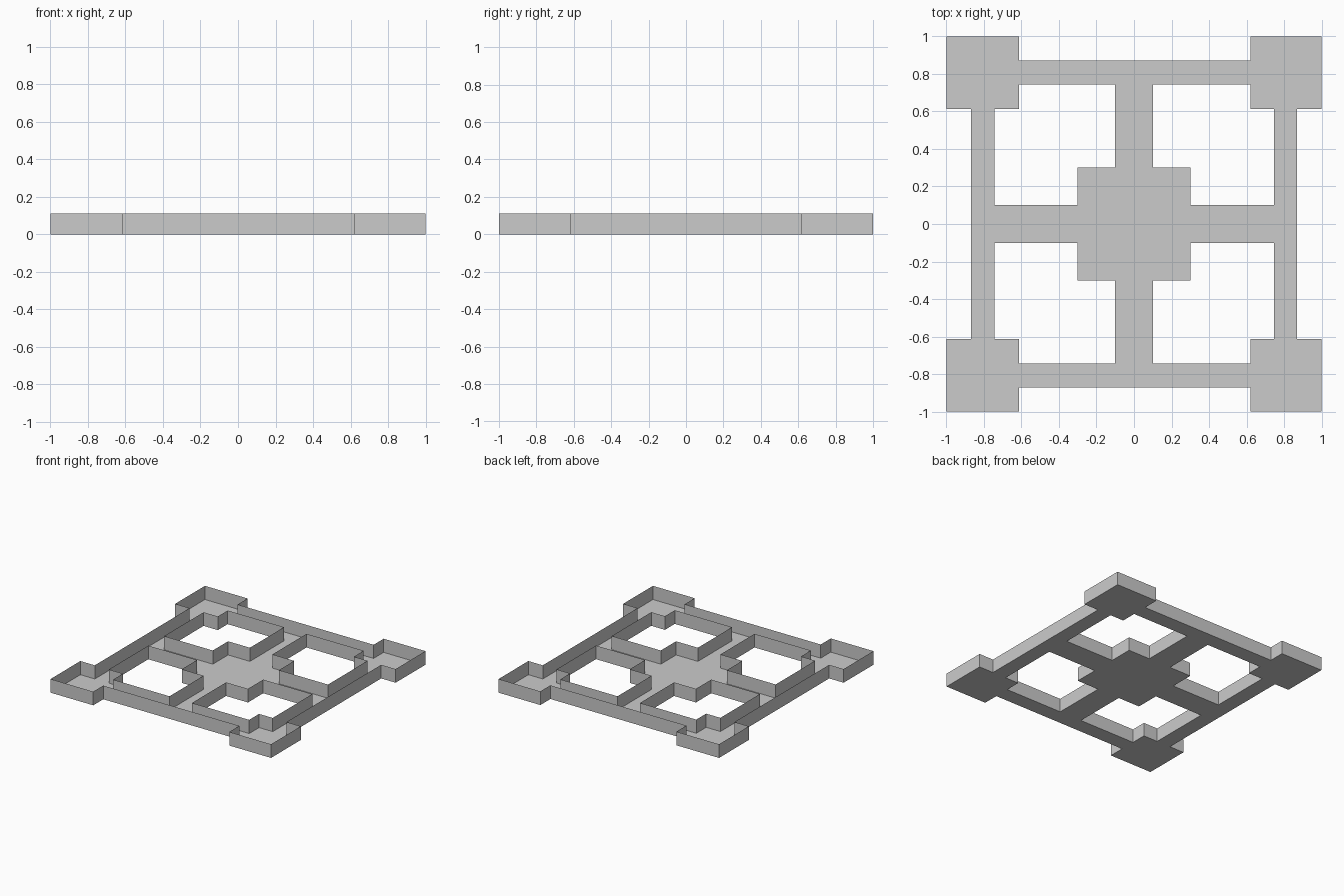
import bpy, bmesh

if "Cube" in bpy.data.objects:
    bpy.data.objects.remove(bpy.data.objects["Cube"])

H = 0.112  # wall height

mat = bpy.data.materials.new("light grey")
mat.diffuse_color = (0.6, 0.6, 0.6, 1)
mat.use_nodes = True
mat.node_tree.nodes["Principled BSDF"].inputs["Base Color"].default_value = mat.diffuse_color

# Floor plan as overlapping rectangles (x0, x1, y0, y1)
L, R, C = -0.613, 0.621, 0.614      # inner edges of the corner rooms
rooms = [(-0.3, 0.3, -0.3, 0.3)]    # central hall
for x0, x1 in ((-1, L), (R, 1)):    # corner rooms
    for y0, y1 in ((-1, -C), (C, 1)):
        rooms.append((x0, x1, y0, y1))
corridors = [
    (-0.869, -0.742, -C, C), (0.745, 0.869, -C, C),   # left, right
    (L, R, 0.742, 0.87), (L, R, -0.87, -0.742),       # back, front
    (-0.742, 0.745, -0.102, 0.102), (-0.102, 0.102, -0.742, 0.742),  # cross
]
plan = rooms + corridors
xs = sorted({v for r in plan for v in r[:2]})
ys = sorted({v for r in plan for v in r[2:]})


def inside(x, y):
    return any(a < x < b and c < y < d for a, b, c, d in plan)


def make(name, bm):
    me = bpy.data.meshes.new(name)
    bm.to_mesh(me)
    bm.free()
    me.materials.append(mat)
    bpy.context.collection.objects.link(bpy.data.objects.new(name, me))


# Floor: one face for every grid cell covered by the plan
floor = bmesh.new()
for x0, x1 in zip(xs, xs[1:]):
    for y0, y1 in zip(ys, ys[1:]):
        if inside((x0 + x1) / 2, (y0 + y1) / 2):
            floor.faces.new([floor.verts.new((x, y, 0)) for x, y in
                             ((x0, y0), (x1, y0), (x1, y1), (x0, y1))])
bmesh.ops.remove_doubles(floor, verts=floor.verts, dist=1e-5)

# Walls: thin sheets raised from the floor outline, facing outwards
walls = bmesh.new()
for e in floor.edges:
    if e.is_boundary:
        loop = e.link_loops[0]
        a, b = loop.vert.co, loop.link_loop_next.vert.co
        walls.faces.new([walls.verts.new((p.x, p.y, z)) for p, z in
                         ((a, 0), (b, 0), (b, H), (a, H))])
bmesh.ops.remove_doubles(walls, verts=walls.verts, dist=1e-5)
bmesh.ops.dissolve_limit(walls, angle_limit=0.02, verts=walls.verts, edges=walls.edges)

make("floor", floor)
make("walls", walls)
